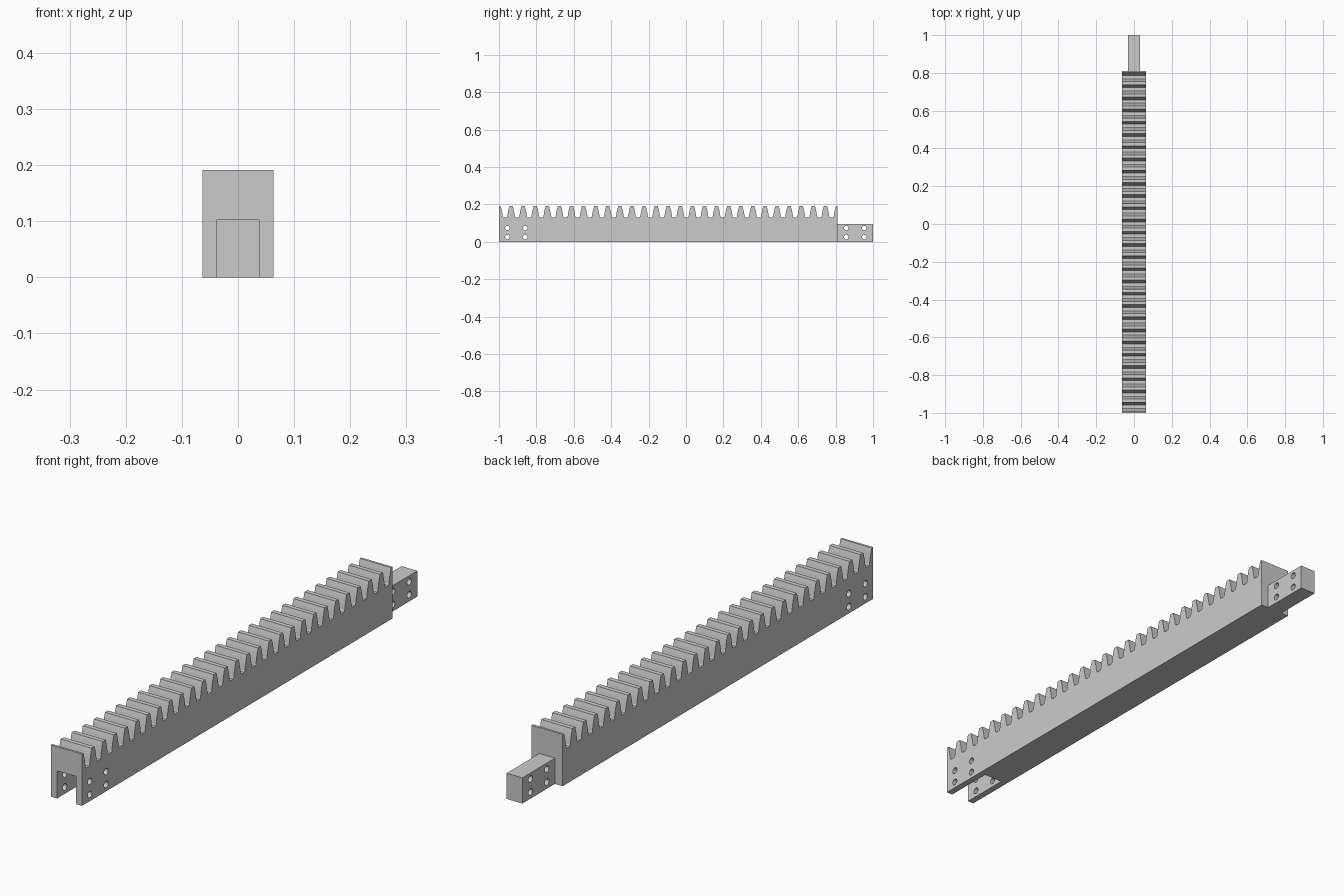
import bpy, bmesh, math
from mathutils import Matrix

if "Cube" in bpy.data.objects:
    bpy.data.objects.remove(bpy.data.objects["Cube"])

steel = bpy.data.materials.new("steel_grey")
steel.diffuse_color = (0.6, 0.6, 0.6, 1)
steel.use_nodes = True
steel.node_tree.nodes["Principled BSDF"].inputs["Base Color"].default_value = steel.diffuse_color

W = 0.0635            # body half width
Y0, Y1 = -1.0, 0.81   # body ends
TOP, ROOT = 0.191, 0.131
TEETH = 28
PITCH = (Y1 - Y0) / TEETH


def make_object(name, bm):
    bmesh.ops.recalc_face_normals(bm, faces=bm.faces)
    mesh = bpy.data.meshes.new(name)
    bm.to_mesh(mesh)
    bm.free()
    mesh.materials.append(steel)
    ob = bpy.data.objects.new(name, mesh)
    bpy.context.collection.objects.link(ob)
    return ob


def box(name, x0, x1, y0, y1, z0, z1):
    bm = bmesh.new()
    m = Matrix.Translation(((x0 + x1) / 2, (y0 + y1) / 2, (z0 + z1) / 2))
    m = m @ Matrix.Diagonal((x1 - x0, y1 - y0, z1 - z0, 1))
    bmesh.ops.create_cube(bm, size=1, matrix=m)
    return make_object(name, bm)


def pin_holes(name, ys):
    # four cross pins used to drill a 2 x 2 hole pattern
    bm = bmesh.new()
    for y in ys:
        for z in (0.025, 0.073):
            m = Matrix.Translation((0, y, z)) @ Matrix.Rotation(math.pi / 2, 4, 'Y')
            bmesh.ops.create_cone(bm, cap_ends=True, segments=24, radius1=0.012,
                                  radius2=0.012, depth=0.3, matrix=m)
    return make_object(name, bm)


def cut(ob, cutter):
    mod = ob.modifiers.new("cut", 'BOOLEAN')
    mod.operation = 'DIFFERENCE'
    mod.solver = 'EXACT'
    mod.object = cutter
    bpy.context.view_layer.objects.active = ob
    bpy.ops.object.modifier_apply(modifier=mod.name)
    bpy.data.objects.remove(cutter)


# toothed body: side profile with a half tooth at each end, extruded across x
flank = [(0.0085, TOP), (0.0125, 0.177), (0.0163, 0.160),
         (0.0195, 0.142), (0.0207, 0.135), (0.0232, ROOT)]
profile = [(Y0, 0), (Y0, TOP)]
for i in range(TEETH):
    a = Y0 + i * PITCH
    profile += [(a + d, z) for d, z in flank]
    profile += [(a + PITCH - d, z) for d, z in reversed(flank)]
profile += [(Y1, TOP), (Y1, 0)]

bm = bmesh.new()
face = bm.faces.new([bm.verts.new((-W, y, z)) for y, z in profile])
ext = bmesh.ops.extrude_face_region(bm, geom=[face])
bmesh.ops.translate(bm, vec=(2 * W, 0, 0),
                    verts=[v for v in ext["geom"] if isinstance(v, bmesh.types.BMVert)])
body = make_object("toothed_rack_body", bm)

# socket at the front end and its bolt holes
cut(body, box("socket_cutter", -0.0385, 0.0385, Y0 - 0.1, Y0 + 0.19, -0.1, 0.102))
cut(body, pin_holes("socket_hole_cutter", (-0.955, -0.86)))

# joining tongue at the back end
tongue = box("joining_tongue", -0.032, 0.032, Y1, 1.0, 0, 0.095)
cut(tongue, pin_holes("tongue_hole_cutter", (0.857, 0.953)))
